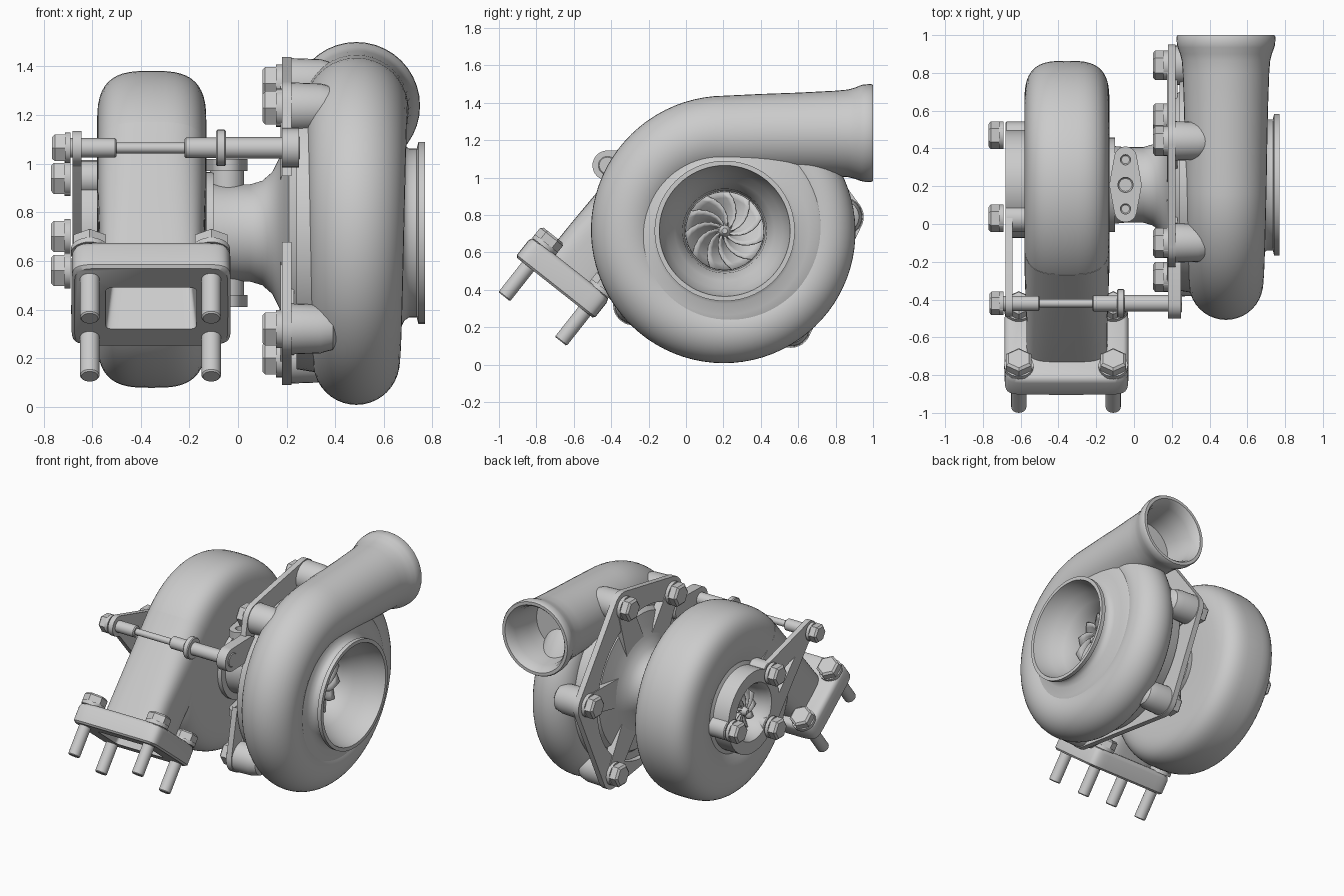
import bpy, bmesh
from math import sin, cos, pi, radians, copysign
from mathutils import Vector, Matrix

if "Cube" in bpy.data.objects:
    bpy.data.objects.remove(bpy.data.objects["Cube"])

CY, CZ = 0.207, 0.715        # shaft axis (runs along x)
I = Matrix.Identity(4)
# frame of the turbine inlet: local x along the leg, local y outward, local z = world x
LEG = Matrix(((0, 0, 1, 0), (.62, -.785, 0, .21), (.785, .62, 0, .73), (0, 0, 0, 1)))
UP = Matrix(((0, 0, -1, 0), (0, 1, 0, 0), (1, 0, 0, 0), (0, 0, 0, 1)))   # local x -> world z


def finish(name, bm, M=I):
    bmesh.ops.transform(bm, matrix=M, verts=bm.verts)
    bmesh.ops.recalc_face_normals(bm, faces=bm.faces)
    me = bpy.data.meshes.new(name)
    bm.to_mesh(me)
    bm.free()
    ob = bpy.data.objects.new(name, me)
    bpy.context.collection.objects.link(ob)
    return ob


def loft(name, rings, M=I):
    bm = bmesh.new()
    vs = [[bm.verts.new(p) for p in r] for r in rings]
    n = len(vs[0])
    for a, b in zip(vs, vs[1:]):
        for i in range(n):
            bm.faces.new((a[i], a[(i + 1) % n], b[(i + 1) % n], b[i]))
    bm.faces.new(vs[0][::-1])
    bm.faces.new(vs[-1])
    return finish(name, bm, M)


def lathe(name, prof, cy=CY, cz=CZ, n=72, M=I):
    return loft(name, [[(x, cy + r * cos(2 * pi * i / n), cz + r * sin(2 * pi * i / n))
                        for i in range(n)] for x, r in prof], M)


def rod(name, x0, x1, r, cy, cz, M=I, c=.006):
    return lathe(name, [(x0, r - c), (x0 + c, r), (x1 - c, r), (x1, r - c)], cy, cz, 28, M)


def bolt(name, face, top, cy, cz, r=.075, M=I):
    h = top - face
    lathe(name + "_washer", [(face, r * 1.05), (face + h * .3, r * 1.05)], cy, cz, 28, M)
    lathe(name + "_head", [(face, r * 1.05), (top - h * .15, r * 1.05), (top, r * .85)], cy, cz, 6, M)


def prism(name, circles, x0, x1, M=I):
    bm = bmesh.new()
    for cy, cz, r in circles:
        for i in range(32):
            a = 2 * pi * i / 32
            for x in (x0, x1):
                bm.verts.new((x, cy + r * cos(a), cz + r * sin(a)))
    bmesh.ops.convex_hull(bm, input=bm.verts)
    bmesh.ops.delete(bm, geom=[v for v in bm.verts if not v.link_faces], context='VERTS')
    bmesh.ops.dissolve_limit(bm, angle_limit=.01, verts=bm.verts, edges=bm.edges)
    return finish(name, bm, M)


def cut(ob, cutter, keep=False):
    m = ob.modifiers.new("cut", 'BOOLEAN')
    m.operation, m.object, m.solver = 'DIFFERENCE', cutter, 'EXACT'
    bpy.context.view_layer.objects.active = ob
    bpy.ops.object.modifier_apply(modifier=m.name)
    if not keep:
        bpy.data.objects.remove(cutter)


def box_ring(t, s0, s1, x0, x1, e, n=56):
    p = lambda v: copysign(abs(v) ** e, v)
    return [(t, (s0 + s1) / 2 + (s1 - s0) / 2 * p(cos(2 * pi * i / n)),
             (x0 + x1) / 2 + (x1 - x0) / 2 * p(sin(2 * pi * i / n))) for i in range(n)]


def wheel(name, xf, xb, R, count, sweep):
    bm = bmesh.new()
    for k in range(count):
        g = []
        for u in range(7):
            row = []
            for v in range(5):
                a = 2 * pi * k / count + sweep * (u / 6 + .8 * v / 4)
                r = .02 + (R - .02) * u / 6
                x = xf + (xb - xf) * (v / 4 * .9 + .1 * u / 6)
                row.append(bm.verts.new((x, CY + r * cos(a), CZ + r * sin(a))))
            g.append(row)
        for u in range(6):
            for v in range(4):
                bm.faces.new((g[u][v], g[u + 1][v], g[u + 1][v + 1], g[u][v + 1]))
    ob = finish(name + "_blades", bm)
    m = ob.modifiers.new("thick", 'SOLIDIFY')
    m.thickness, m.offset = .008, 0
    d = 1 if xf > xb else -1
    lathe(name + "_hub", [(xf + .03 * d, .015), (xf + .02 * d, .025), (xf, .03),
                          ((xf + xb) / 2, .05), (xb, R * .8)], n=24)


# compressor housing: body, inlet neck and funnel
lathe("compressor_body", [(.24, .1), (.24, .56), (.3, .57), (.45, .59), (.58, .585), (.625, .55), (.65, .5),
      (.662, .45), (.67, .39), (.685, .36), (.705, .347), (.735, .347), (.742, .375), (.77, .375), (.77, .35),
      (.72, .34), (.65, .31), (.58, .265), (.52, .225), (.42, .215), (.42, .02)])

# compressor volute: growing scroll, straight outlet and flared mouth
N = 40
rings = []


def tube(c, radial, r):
    rings.append([c + Vector((1, 0, 0)) * r * cos(2 * pi * i / N) + radial * r * sin(2 * pi * i / N)
                  for i in range(N)])


for i in range(73):
    f = i / 72
    a = radians(45 - 315 * f)
    r = .15 + .065 * f
    d = Vector((0, cos(a), sin(a)))
    tube(Vector((.487, CY, CZ)) + d * (.695 + .028 * f - r), d, r)
for y, r in ((.4, .218), (.6, .222), (.8, .229), (.865, .234), (.9, .243), (.935, .256), (.95, .26), (.99, .262),
             (1, .256), (1, .235), (.985, .222), (.93, .205), (.8, .195), (.71, .19)):
    tube(Vector((.487, y, 1.226 + .016 * (y - .2))), Vector((0, 0, 1)), r)
loft("compressor_volute", rings)
wheel("compressor_wheel", .52, .42, .21, 11, .9)

# backplate with ears, webs and cover bolts
BOLTS = [(.44, 1.33), (-.1, 1.23), (.84, .79), (.56, .2), (-.28, .32)]
EAR = (-.42, 1.065)
plate = prism("backplate", [(y, z, .11) for y, z in BOLTS], .18, .22)
cut(plate, lathe("plate_cutter", [(.1, .53), (.3, .53)]))
prism("actuator_ear", [(*EAR, .08), (-.22, 1.07, .08)], .18, .25)
for k, (y, z) in enumerate(BOLTS):
    bolt(f"cover_bolt_{k}", .18, .1, y, z)
    lathe(f"cover_boss_{k}", [(.2, .105), (.34, .1), (.39, .085), (.42, .04)], y, z, 28)
    prism(f"backplate_web_{k}", [(CY, CZ, .13), (y, z, .07)], .175, .23)

# centre housing
lathe("centre_housing", [(-.15, .25), (-.1, .25), (-.1, .205), (-.05, .2), (.05, .2), (.1, .215), (.14, .25),
                         (.17, .31), (.19, .38), (.21, .47), (.25, .5)])

# oil flanges above and below
for name, z0, z1, n0, n1 in (("oil_inlet", .97, 1.02, .85, .98), ("oil_drain", .41, .46, .45, .6)):
    fl = prism(name + "_flange", [(.07, .045, .06), (CY, .045, .085), (.35, .045, .06)], z0, z1, UP)
    for y, r in ((.08, .027), (CY, .04), (.34, .027)):
        cut(fl, rod("hole", z1 - .03, z1 + .1, r, y, .045, UP))
    rod(name + "_neck", n0, n1, .07, CY, .045, UP)

# turbine housing with hollow outlet
prof = [(-.15, .05), (-.13, .24)]
for i in range(25):
    a = pi * i / 24
    prof.append((-.355 + .225 * copysign(abs(cos(a)) ** .65, cos(a)), .422 + .23 * sin(a) ** .65))
prof += [(-.57, .36), (-.55, .31), (-.56, .285), (-.68, .285), (-.68, .2), (-.66, .185), (-.6, .17),
         (-.5, .165), (-.5, .02)]
lathe("turbine_housing", prof, cy=.212, cz=.73)
wheel("turbine_wheel", -.6, -.5, .15, 11, -.8)

# turbine inlet leg and flange, hollowed by a tapered port
leg = loft("turbine_leg", [box_ring(t, s0, s1, x0, x1, e) for t, s0, s1, x0, x1, e in
           ((-.7, .31, .665, -.57, -.14, .45), (-.5, .29, .663, -.57, -.14, .5),
            (-.2, .23, .655, -.578, -.132, .6), (.05, .19, .65, -.58, -.13, .65))], LEG)
flange = loft("turbine_flange", [box_ring(t, .25 + c, .785 - c, -.685 + c, -.03 - c, .2) for t, c in
              ((-.815, .012), (-.803, 0), (-.705, 0), (-.685, .008), (-.675, .025))], LEG)
port = loft("port_cutter", [box_ring(-.9, .36, .655, -.55, -.165, .15),
                            box_ring(-.81, .37, .645, -.545, -.17, .15),
                            box_ring(-.5, .4, .6, -.51, -.2, .15)], LEG)
cut(leg, port, True)
cut(flange, port)
for i, s in enumerate((.315, .7)):
    for j, x in enumerate((-.61, -.11)):
        bolt(f"flange_bolt_{i}{j}", -.68, -.6, s, x, .074, LEG)
        rod(f"flange_stud_{i}{j}", -1.02, -.7, .04, s, x, LEG)

# turbine outlet bolts and pads
OUT = [(.47, .7), (.03, .94), (.03, .56)]
for k, (y, z) in enumerate(OUT):
    rod(f"outlet_pad_{k}", -.68, -.55, .072, y, z)
    bolt(f"outlet_bolt_{k}", -.69, -.77, y, z, .07)

# actuator bracket: two arms meeting at the rod end
for k, (y, z) in enumerate(OUT[1:]):
    prism(f"bracket_arm_{k}", [(y, z, .07 - .01 * k), (*EAR, .07 if k == 0 else .04)], -.68, -.643)

# actuator rod
for name, x0, x1, r in (("rod_end", -.7, -.5, .04), ("rod_thin", -.51, -.21, .022), ("rod_sleeve", -.22, -.08, .042),
                        ("rod_collar", -.09, -.05, .075), ("rod_mount", -.06, .22, .044),
                        ("rod_cap", .2, .255, .05)):
    rod(name, x0, x1, r, *EAR)
bolt("rod_bolt", -.69, -.765, *EAR, .06)

# smooth shading with sharp edges kept
bpy.ops.object.select_all(action='SELECT')
bpy.context.view_layer.objects.active = leg
bpy.ops.object.shade_smooth_by_angle(angle=radians(38))
